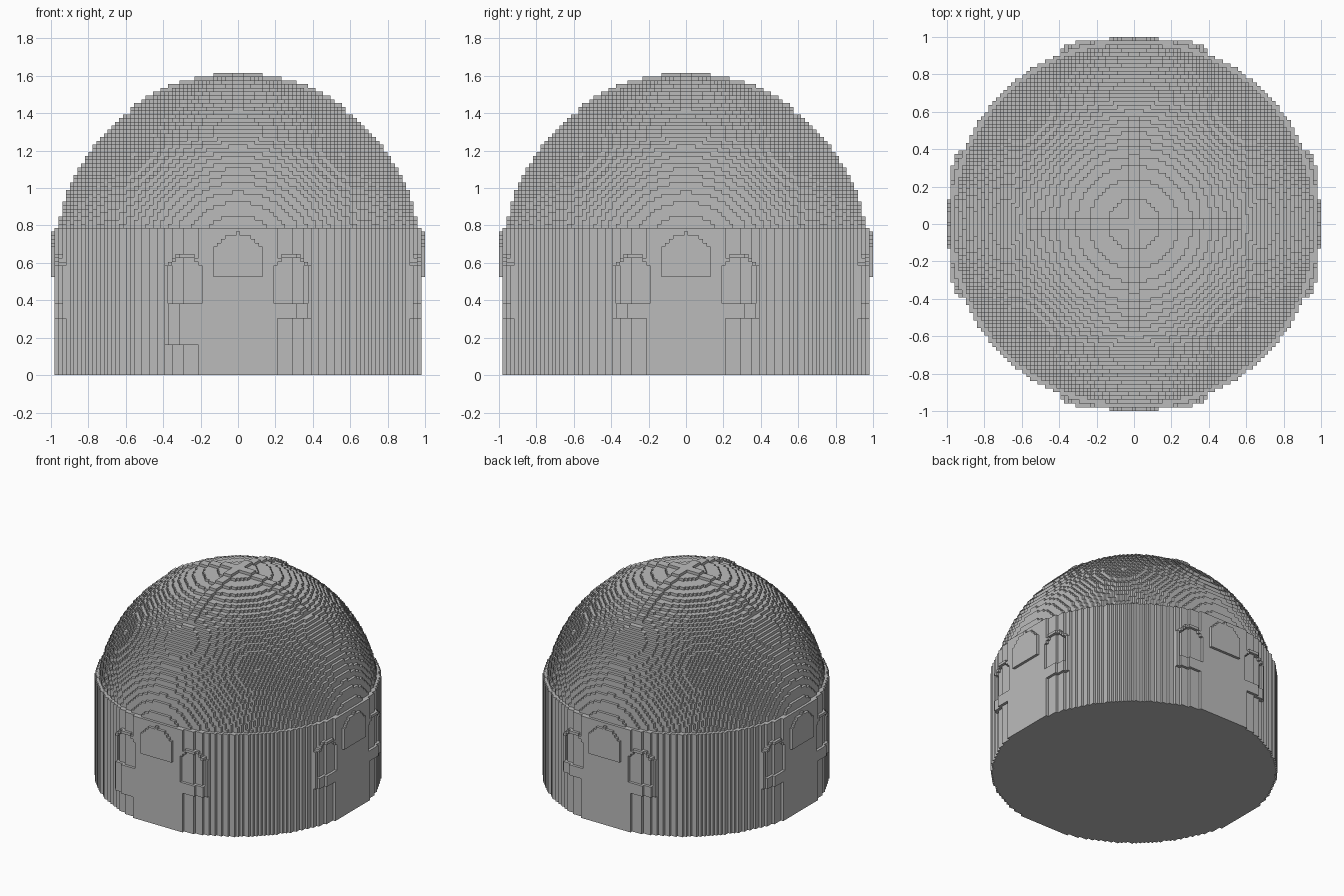
import bpy

old = bpy.data.objects.get("Cube")
if old:
    bpy.data.objects.remove(old, do_unlink=True)

# Block grid: 99 blocks span the longest side
V = 2 / 99
WALL_TOP, CENTRE_Z, HALF = 39, 30, 48
DRUM_R2, DOME_R2 = 2410, 2352

stone = bpy.data.materials.new("grey stone")
stone.use_nodes = True
GREY = (0.5, 0.5, 0.5, 1)
stone.diffuse_color = GREY
stone.node_tree.nodes["Principled BSDF"].inputs["Base Color"].default_value = GREY


def in_drum(x, y):
    return x * x + y * y <= DRUM_R2 and max(abs(x), abs(y)) <= HALF


def in_dome(x, y, z):
    return x * x + y * y + (z - CENTRE_Z) ** 2 <= DOME_R2


def in_pane(u, z):
    """Arched pane beside the middle of each side."""
    u = abs(u)
    if not 10 <= u <= 18 or z < 19:
        return False
    return z <= 26 or (u - 14) ** 2 + (z - 26) ** 2 <= 20


def in_frame(u, z):
    """Raised surround of a pane, with a deep sill."""
    u = abs(u)
    if not 11 <= u <= 19 or z < 15 or in_pane(u, z):
        return False
    return z <= 26 or (u - 14) ** 2 + (z - 26) ** 2 <= 31


def in_arch(u, z):
    """Large raised arch in the middle of each side."""
    return abs(u) <= 6 and z >= 26 and (z <= 31 or u * u + (z - CENTRE_Z) ** 2 <= 49)


# Each side turns (across, outwards) into grid x and y
SIDES = {
    "front": lambda u, d: (u, -d),
    "right": lambda u, d: (d, u),
    "back": lambda u, d: (-u, d),
    "left": lambda u, d: (-d, -u),
}

span = range(-HALF, HALF + 1)
disc = [(x, y) for x in span for y in span if in_drum(x, y)]
parts = {
    "drum_wall": {(x, y, z) for x, y in disc for z in range(WALL_TOP)},
    "dome": {(x, y, z) for x, y in disc for z in range(WALL_TOP, 79) if in_dome(x, y, z)},
}

# Crossed ridges, one block above the dome crown
parts["crown_ridges"] = {
    (x, y, z + 1) for (x, y, z) in parts["dome"]
    if min(abs(x), abs(y)) <= 1 and max(abs(x), abs(y)) <= 28
    and (x, y, z + 1) not in parts["dome"]}

# Arches and window frames, repeated on the four sides
for side, turn in SIDES.items():
    arch, frames = set(), set()
    for z in range(8, WALL_TOP):
        for u in range(-19, 20):
            if in_arch(u, z):
                arch.add((*turn(u, HALF + 1), z))
            sill = side == "front" and -19 <= u <= -11 and z < 15
            if in_frame(u, z) or sill:
                for d in range(40, HALF + 1):
                    if not in_drum(u, d) and in_drum(abs(u) - 1, d - 1):
                        frames.add((*turn(u, d), z))
            if abs(u) == 10 and in_pane(u, z):
                parts["drum_wall"].discard((*turn(u, HALF), z))
    parts[side + "_arch"] = arch
    parts[side + "_window_frames"] = frames

solid = set().union(*parts.values())


def build(name, cells):
    """Skin the exposed block faces, joining rows of faces into strips."""
    verts, faces, index = [], [], {}

    def vert(p):
        if p not in index:
            index[p] = len(verts)
            verts.append(((p[0] - 0.5) * V, (p[1] - 0.5) * V, p[2] * V))
        return index[p]

    for axis in range(3):
        run = 0 if axis == 2 else 2      # strip direction
        side = 3 - axis - run
        flip = (side - axis) % 3 != 1
        for sign in (-1, 1):
            shown = set()
            for c in cells:
                n = list(c)
                n[axis] += sign
                if tuple(n) not in solid:
                    shown.add(c)
            for c in shown:
                p = list(c)
                p[run] -= 1
                if tuple(p) in shown:
                    continue
                p = list(c)
                while tuple(p) in shown:
                    p[run] += 1
                length = p[run] - c[run]
                quad = []
                for a, b in ((0, 0), (1, 0), (1, 1), (0, 1)):
                    q = list(c)
                    q[axis] += sign > 0
                    q[side] += a
                    q[run] += b * length
                    quad.append(vert(tuple(q)))
                if flip != (sign < 0):
                    quad.reverse()
                faces.append(quad)
    mesh = bpy.data.meshes.new(name)
    mesh.from_pydata(verts, [], faces)
    mesh.materials.append(stone)
    mesh.update()
    bpy.context.collection.objects.link(bpy.data.objects.new(name, mesh))


for name, cells in parts.items():
    build(name, cells)
